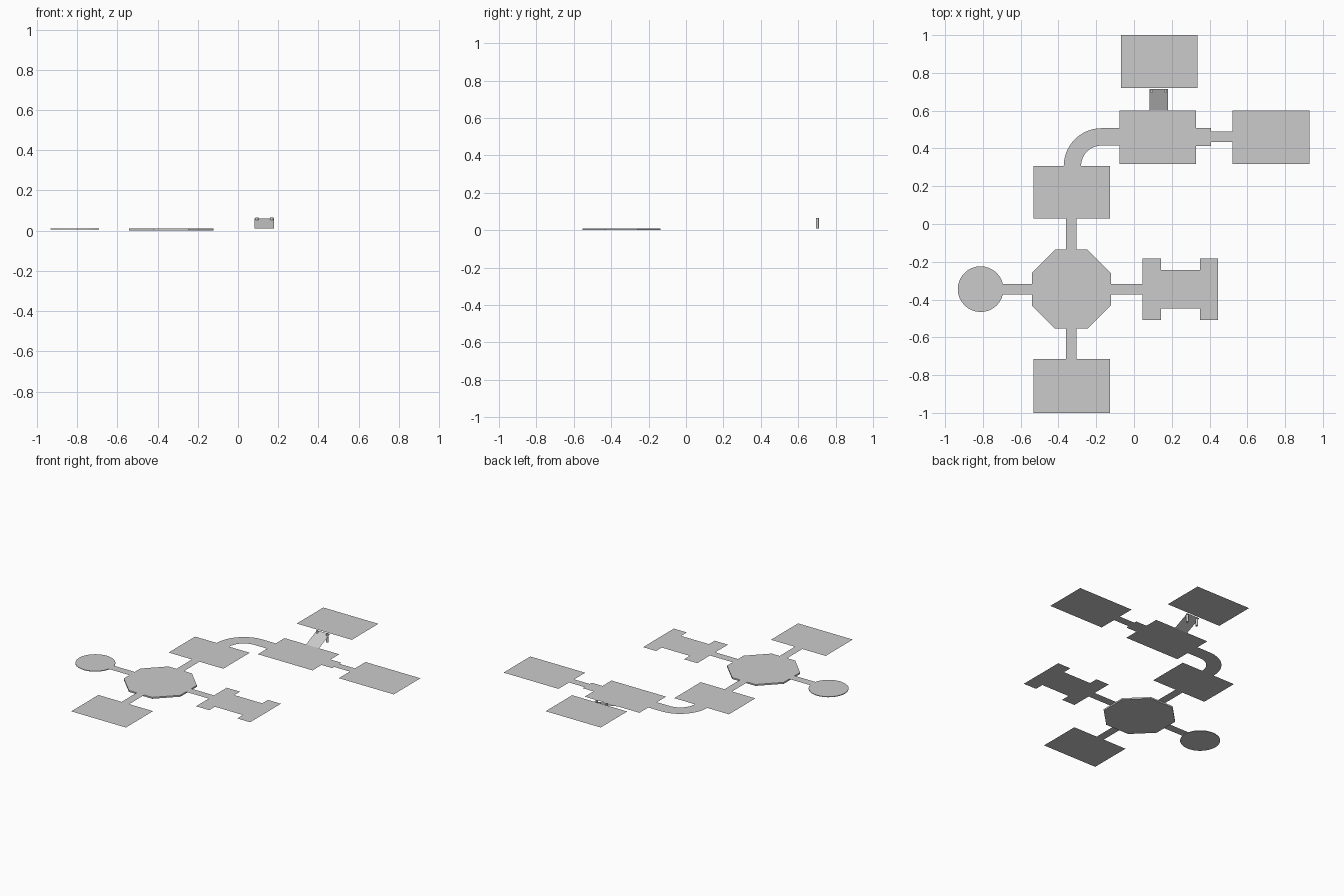
import bpy, bmesh
from math import pi, sin, cos

if "Cube" in bpy.data.objects:
    bpy.data.objects.remove(bpy.data.objects["Cube"])

FLOOR = 0.01    # level of the main floor sheets
UPPER = 0.063   # level of the raised room


def finish(name, bm):
    bmesh.ops.recalc_face_normals(bm, faces=bm.faces)
    mesh = bpy.data.meshes.new(name)
    bm.to_mesh(mesh)
    bm.free()
    ob = bpy.data.objects.new(name, mesh)
    bpy.context.collection.objects.link(ob)
    return ob


def sheet(name, outline, z=FLOOR):
    """Thin flat floor from an outline of (x, y) points."""
    bm = bmesh.new()
    face = bm.faces.new([bm.verts.new((x, y, z)) for x, y in outline])
    face.normal_update()
    if face.normal.z < 0:
        face.normal_flip()
    mesh = bpy.data.meshes.new(name)
    bm.to_mesh(mesh)
    bm.free()
    ob = bpy.data.objects.new(name, mesh)
    bpy.context.collection.objects.link(ob)
    return ob


def rect(name, x0, x1, y0, y1, z=FLOOR):
    return sheet(name, [(x0, y0), (x1, y0), (x1, y1), (x0, y1)], z)


def disc(name, x, y, radius, sides, z0, z1, turn=0.0):
    """Closed prism with a regular outline."""
    bm = bmesh.new()
    ring = [bm.verts.new((x + radius * cos(turn + 2 * pi * i / sides),
                          y + radius * sin(turn + 2 * pi * i / sides), z0))
            for i in range(sides)]
    base = bm.faces.new(ring)
    out = bmesh.ops.extrude_face_region(bm, geom=[base], use_keep_orig=True)
    for v in out["geom"]:
        if isinstance(v, bmesh.types.BMVert):
            v.co.z = z1
    return finish(name, bm)


# Octagonal hub and round room, both thin slabs
HX, HY, HALF = -0.332, -0.345, 0.209
disc("octagon_hub", HX, HY, HALF / cos(pi / 8), 8, 0.0, FLOOR, pi / 8)
disc("round_room", -0.812, HY, 0.121, 32, 0.006, FLOOR)

# Corridors around the hub
W = 0.028
rect("west_corridor", -0.694, HX - HALF, HY - W, HY + W)
rect("east_corridor", HX + HALF, 0.045, HY - W, HY + W)
rect("south_corridor", HX - W, HX + W, -0.714, HY - HALF)
rect("north_corridor", HX - W, HX + W, HY + HALF, 0.028)

# Rectangular rooms
rect("south_room", -0.532, -0.128, -1.0, -0.714)
rect("middle_room", -0.532, -0.128, 0.028, 0.307)
rect("upper_hall", -0.076, 0.328, 0.318, 0.60)
rect("far_east_room", 0.522, 0.928, 0.318, 0.60)
rect("raised_room", -0.07, 0.337, 0.72, 1.0, UPPER)

# Room with four projecting corner bays
half = [(0.045, 0.162), (0.143, 0.162), (0.143, 0.102),
        (0.349, 0.102), (0.349, 0.162), (0.445, 0.162)]
sheet("bay_room", [(x, HY + y) for x, y in half] +
      [(x, HY - y) for x, y in reversed(half)])

# Stepped passage to the far east room
rect("passage_wide", 0.328, 0.407, 0.413, 0.508)
rect("passage_narrow", 0.407, 0.522, 0.434, 0.489)

# Curved corridor: quarter bend with a straight end
CX, CY, R_OUT, R_IN, N = -0.172, 0.307, 0.200, 0.108, 16
angles = [pi - pi / 2 * i / N for i in range(N + 1)]
bm = bmesh.new()
pairs = [[bm.verts.new((CX + r * cos(a), CY + r * sin(a), FLOOR))
          for r in (R_OUT, R_IN)] for a in angles]
pairs.append([bm.verts.new((-0.076, CY + r, FLOOR)) for r in (R_OUT, R_IN)])
for (a, b), (c, d) in zip(pairs, pairs[1:]):
    bm.faces.new((a, b, d, c))
finish("curved_corridor", bm)

# Ramp up to the raised room
bm = bmesh.new()
corners = [(0.083, 0.60, FLOOR), (0.179, 0.60, FLOOR),
           (0.179, 0.715, 0.061), (0.083, 0.715, 0.061)]
bm.faces.new([bm.verts.new(c) for c in corners])
finish("ramp", bm)

# Pair of posts at the top of the ramp
for side, x in (("left", 0.094), ("right", 0.168)):
    disc(side + "_ramp_post", x, 0.702, 0.008, 12, FLOOR, 0.066)
